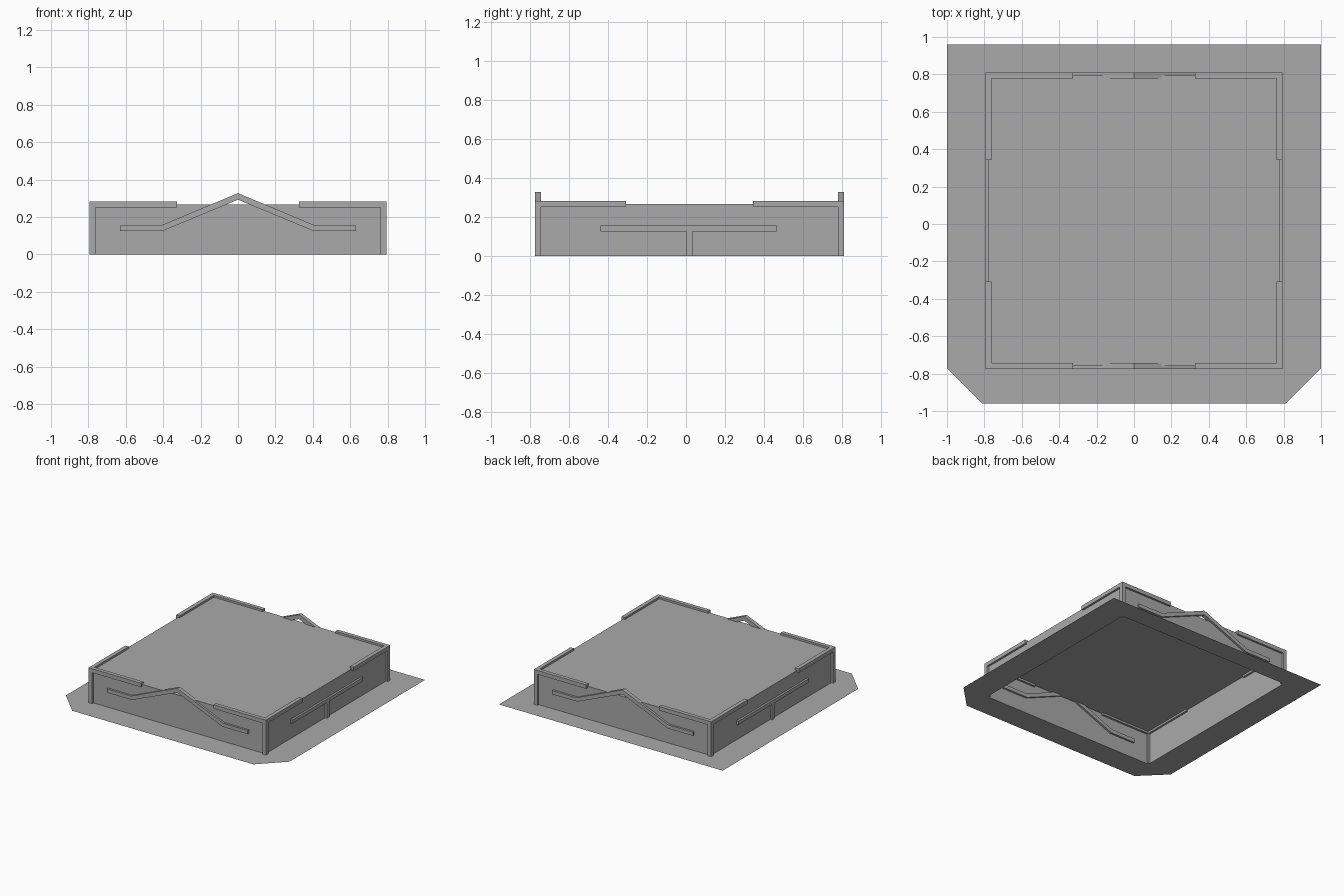
import bpy
import bmesh

if "Cube" in bpy.data.objects:
    bpy.data.objects.remove(bpy.data.objects["Cube"], do_unlink=True)

grey = bpy.data.materials.new("plain_grey")
grey.use_nodes = True
colour = (0.4, 0.4, 0.4, 1)
grey.diffuse_color = colour
grey.node_tree.nodes["Principled BSDF"].inputs["Base Color"].default_value = colour

WX = 0.777                      # side wall position
FRONT, BACK = -0.76, 0.795      # front and back wall positions
MID = (FRONT + BACK) / 2
ROOF = 0.266
T = 0.016                       # half the trim thickness
ARM = 0.468                     # trim length from each corner


def finish(name, bm):
    mesh = bpy.data.meshes.new(name)
    bm.to_mesh(mesh)
    bm.free()
    mesh.materials.append(grey)
    obj = bpy.data.objects.new(name, mesh)
    bpy.context.collection.objects.link(obj)
    return obj


def box(name, xs, ys, zs):
    bm = bmesh.new()
    bmesh.ops.create_cube(bm, size=1)
    spans = [sorted(s) for s in (xs, ys, zs)]
    for v in bm.verts:
        v.co = [(a + b) / 2 + c * (b - a) for (a, b), c in zip(spans, v.co)]
    return finish(name, bm)


def loop(bm, points):
    verts = [bm.verts.new((x, y, 0)) for x, y in points]
    return [bm.edges.new((verts[i - 1], v)) for i, v in enumerate(verts)]


# Flat ground apron with clipped front corners and an opening under the shell
wall_ring = [(-WX, FRONT), (WX, FRONT), (WX, BACK), (-WX, BACK)]
bm = bmesh.new()
edges = loop(bm, [(-0.81, -0.96), (0.81, -0.96), (1, -0.77), (1, 0.96), (-1, 0.96), (-1, -0.77)])
edges += loop(bm, wall_ring)
bmesh.ops.triangle_fill(bm, use_beauty=True, edges=edges, normal=(0, 0, 1))
for f in bm.faces:
    f.normal_update()
    if f.normal.z < 0:
        f.normal_flip()
finish("ground_apron", bm)

# Building shell: four thin walls and a flat roof, open underneath
bm = bmesh.new()
low = [bm.verts.new((x, y, 0)) for x, y in wall_ring]
high = [bm.verts.new((x, y, ROOF)) for x, y in wall_ring]
for i in range(4):
    bm.faces.new((low[i - 1], low[i], high[i], high[i - 1]))
bm.faces.new(high)
finish("building_shell", bm)

# Corner posts with trim arms along the roof edge
for sx, side in ((1, "left"), (-1, "right")):
    for wy, sy, end in ((FRONT, -1, "front"), (BACK, 1, "back")):
        ox, ix = sx * (WX + T), sx * (WX - T)
        oy, iy = wy + sy * T, wy - sy * T
        tag = end + "_" + side
        box(tag + "_post", (ox, ix), (oy, iy), (0, 0.25))
        box(tag + "_eave_trim", (ox, sx * (WX + T - ARM)), (oy, iy), (0.25, 0.282))
        box(tag + "_side_trim", (ox, ix), (iy, oy - sy * ARM), (0.25, 0.282))

# Peaked rail on the front and back walls
profile = [(-0.63, 0.125), (-0.405, 0.125), (0, 0.293), (0.405, 0.125), (0.63, 0.125),
           (0.63, 0.155), (0.412, 0.155), (0, 0.328), (-0.412, 0.155), (-0.63, 0.155)]
for wy, end in ((FRONT, "front"), (BACK, "back")):
    bm = bmesh.new()
    face = bm.faces.new([bm.verts.new((x, wy - T, z)) for x, z in profile])
    ext = bmesh.ops.extrude_face_region(bm, geom=[face])
    moved = [g for g in ext["geom"] if isinstance(g, bmesh.types.BMVert)]
    bmesh.ops.translate(bm, verts=moved, vec=(0, 2 * T, 0))
    if not face.is_valid or len(bm.faces) < len(profile) + 2:
        bm.faces.new([v for v in bm.verts if v not in moved])
    bmesh.ops.recalc_face_normals(bm, faces=bm.faces)
    finish(end + "_peaked_rail", bm)

# Side rails, each on a short centre post
for sx, side in ((1, "left"), (-1, "right")):
    xs = (sx * WX, sx * (WX + T))
    box(side + "_rail", xs, (-0.44, 0.465), (0.125, 0.155))
    box(side + "_rail_post", xs, (MID - T, MID + T), (0, 0.125))
